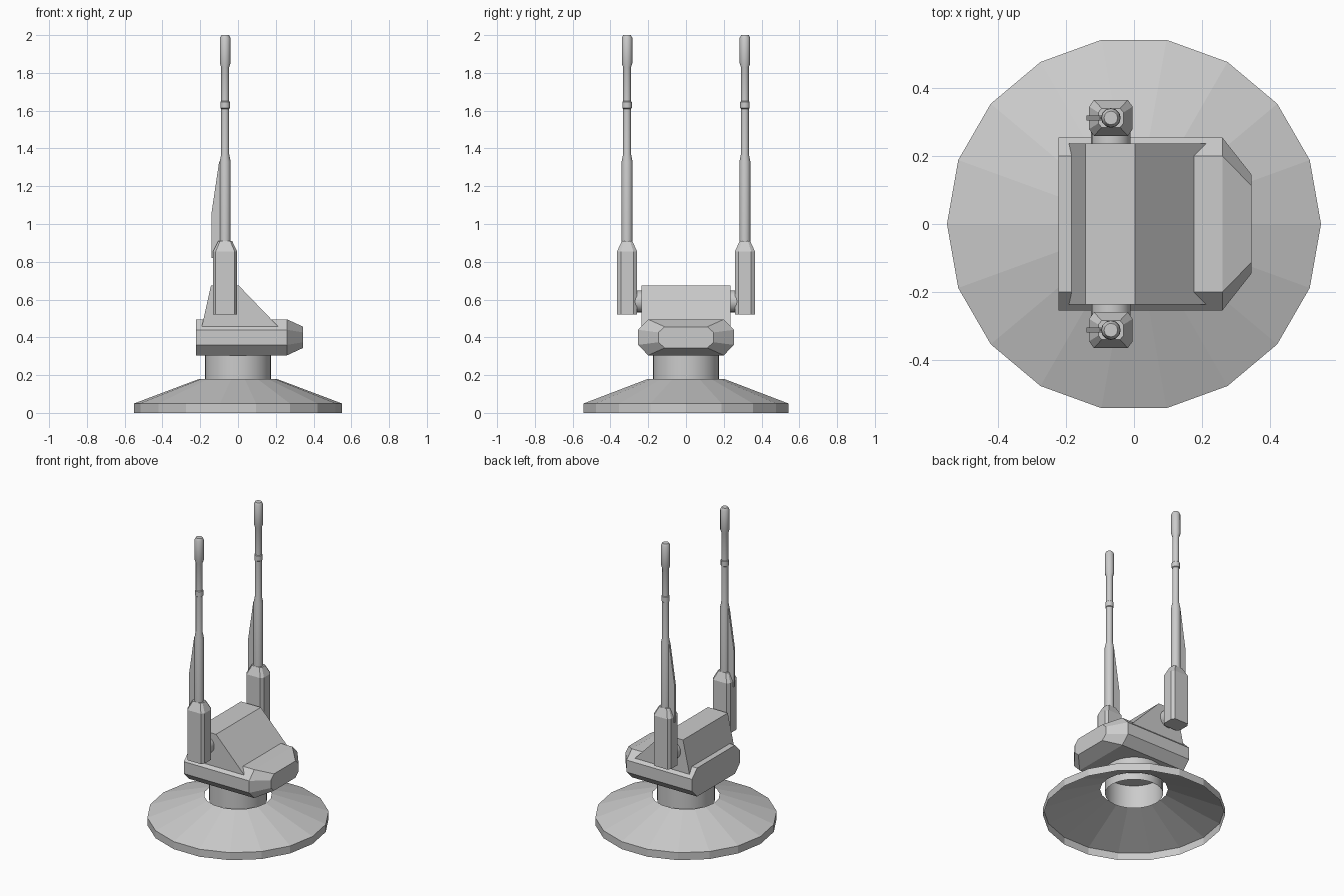
import bpy, bmesh
from math import cos, sin, tau, radians
from mathutils import Matrix

if "Cube" in bpy.data.objects:
    bpy.data.objects.remove(bpy.data.objects["Cube"])


def loft(name, rings, caps=True, smooth=False):
    """Skin a list of closed rings that share one point count."""
    bm = bmesh.new()
    vs = [[bm.verts.new(p) for p in r] for r in rings]
    n = len(vs[0])
    for a, b in zip(vs, vs[1:]):
        for i in range(n):
            j = (i + 1) % n
            bm.faces.new((a[i], a[j], b[j], b[i]))
    if caps:
        bm.faces.new(vs[0][::-1])
        bm.faces.new(vs[-1])
    bmesh.ops.recalc_face_normals(bm, faces=bm.faces)
    me = bpy.data.meshes.new(name)
    bm.to_mesh(me)
    bm.free()
    ob = bpy.data.objects.new(name, me)
    bpy.context.collection.objects.link(ob)
    if smooth:
        bpy.ops.object.select_all(action='DESELECT')
        bpy.context.view_layer.objects.active = ob
        ob.select_set(True)
        bpy.ops.object.shade_smooth_by_angle(angle=radians(35))
    return ob


def turned(name, profile, sides, x=0, y=0, **kw):
    """Round part about a vertical axis from (radius, z) pairs."""
    return loft(name, [[(x + r * cos(tau * i / sides), y + r * sin(tau * i / sides), z)
                        for i in range(sides)] for r, z in profile], **kw)


def octagon(hu, hv, cu, cv):
    """Chamfered rectangle outline."""
    return [(hu, hv - cv), (hu - cu, hv), (cu - hu, hv), (-hu, hv - cv),
            (-hu, cv - hv), (cu - hu, -hv), (hu - cu, -hv), (hu, cv - hv)]


# hollow 18-sided foot and open neck tube
turned("base_skirt", [(0.55, 0), (0.55, 0.05), (0.205, 0.18)], 18, caps=False)
turned("neck", [(0.175, 0.15), (0.175, 0.31)], 32, caps=False, smooth=True)

# chamfered body with tapered nose
loft("body", [[(x, u, 0.4 + v) for u, v in octagon(*o)] for x, o in (
    (-0.222, (0.254, 0.095, 0.054, 0.055)),
    (0.26, (0.254, 0.095, 0.054, 0.055)),
    (0.345, (0.146, 0.056, 0.033, 0.03)))])

# wedge housing on top
wedge = [(-0.192, 0.455), (0.215, 0.455), (0.003, 0.675), (-0.143, 0.675)]
loft("wedge_housing", [[(x, y, z) for x, z in wedge] for y in (-0.236, 0.236)])

# twin guns
GX, GY = -0.068, 0.312
barrel = [(0.029, 0.89), (0.029, 1.33), (0.021, 1.37), (0.021, 1.61), (0.025, 1.613),
          (0.025, 1.647), (0.021, 1.65), (0.021, 1.83), (0.028, 1.85), (0.028, 1.985),
          (0.02, 2.0)]
fin = [(-0.14, 0.82), (GX, 0.82), (GX, 1.33), (-0.1, 1.33), (-0.14, 1.06)]
for s, side in ((-1, "right"), (1, "left")):
    # pivot pin
    pin = turned("pivot_pin_" + side, [(0.058, -0.04), (0.058, 0.04)], 20, smooth=True)
    pin.data.transform(Matrix.Translation((GX, s * 0.25, 0.59)) @ Matrix.Rotation(radians(90), 4, 'X'))
    # receiver block
    loft("gun_block_" + side, [[(GX + u, s * GY + v, z) for u, v in octagon(*o)] for z, o in (
        (0.52, (0.064, 0.053, 0.014, 0.02)),
        (0.855, (0.064, 0.053, 0.014, 0.02)),
        (0.91, (0.037, 0.028, 0.01, 0.012)))])
    # barrel and rear fin
    turned("barrel_" + side, barrel, 12, GX, s * GY, smooth=True)
    loft("fin_" + side, [[(x, s * GY + d, z) for x, z in fin] for d in (-0.007, 0.007)])
